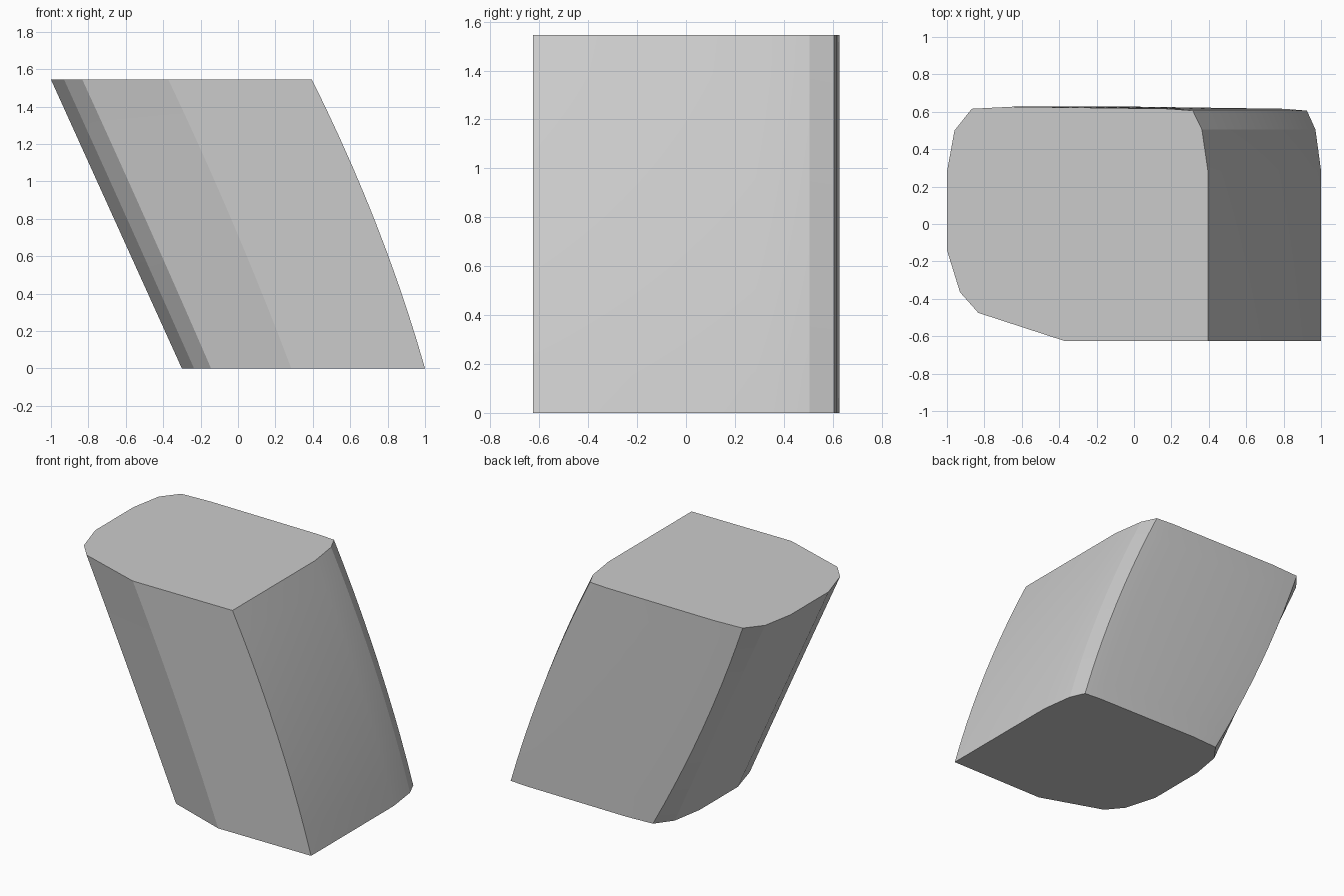
import bpy, bmesh, math

if "Cube" in bpy.data.objects:
    bpy.data.objects.remove(bpy.data.objects["Cube"])

H = 1.545      # height
LEVELS = 10    # height steps following the curved right side

# Cross-section: u runs 0 (left) to 1 (right), y is depth
OUTLINE = [(0.45, -0.625), (1.0, -0.625), (1.0, 0.285), (0.977, 0.505),
           (0.942, 0.606), (0.85, 0.616), (0.25, 0.627), (0.095, 0.616),
           (0.029, 0.5), (0.0, 0.28), (0.0, -0.14), (0.05, -0.365),
           (0.12, -0.475)]
BACK_LEFT = 7  # corner that bows outward at mid height


def section(bm, t):
    z = H * t
    left = -0.30 - 0.70 * t                       # straight lean
    right = 1.0 - 0.2845 * z - 0.0693 * z * z     # curved lean
    ring = []
    for i, (u, y) in enumerate(OUTLINE):
        x = left + u * (right - left)
        if i == BACK_LEFT:
            x -= 0.045 * 4 * t * (1 - t)
        ring.append(bm.verts.new((x, y, z)))
    return ring


# Leaning block lofted through the cross-sections
bm = bmesh.new()
rings = [section(bm, k / LEVELS) for k in range(LEVELS + 1)]
n = len(OUTLINE)
for a, b in zip(rings, rings[1:]):
    for i in range(n):
        j = (i + 1) % n
        bm.faces.new((a[i], a[j], b[j], b[i]))
bm.faces.new(rings[-1])
bm.faces.new(rings[0][::-1])
bmesh.ops.recalc_face_normals(bm, faces=bm.faces)

mesh = bpy.data.meshes.new("leaning_block")
bm.to_mesh(mesh)
bm.free()
block = bpy.data.objects.new("leaning_block", mesh)
bpy.context.collection.objects.link(block)

# Smooth the curved side, keep the outline facets crisp
bpy.context.view_layer.objects.active = block
block.select_set(True)
bpy.ops.object.shade_smooth_by_angle(angle=math.radians(8))
